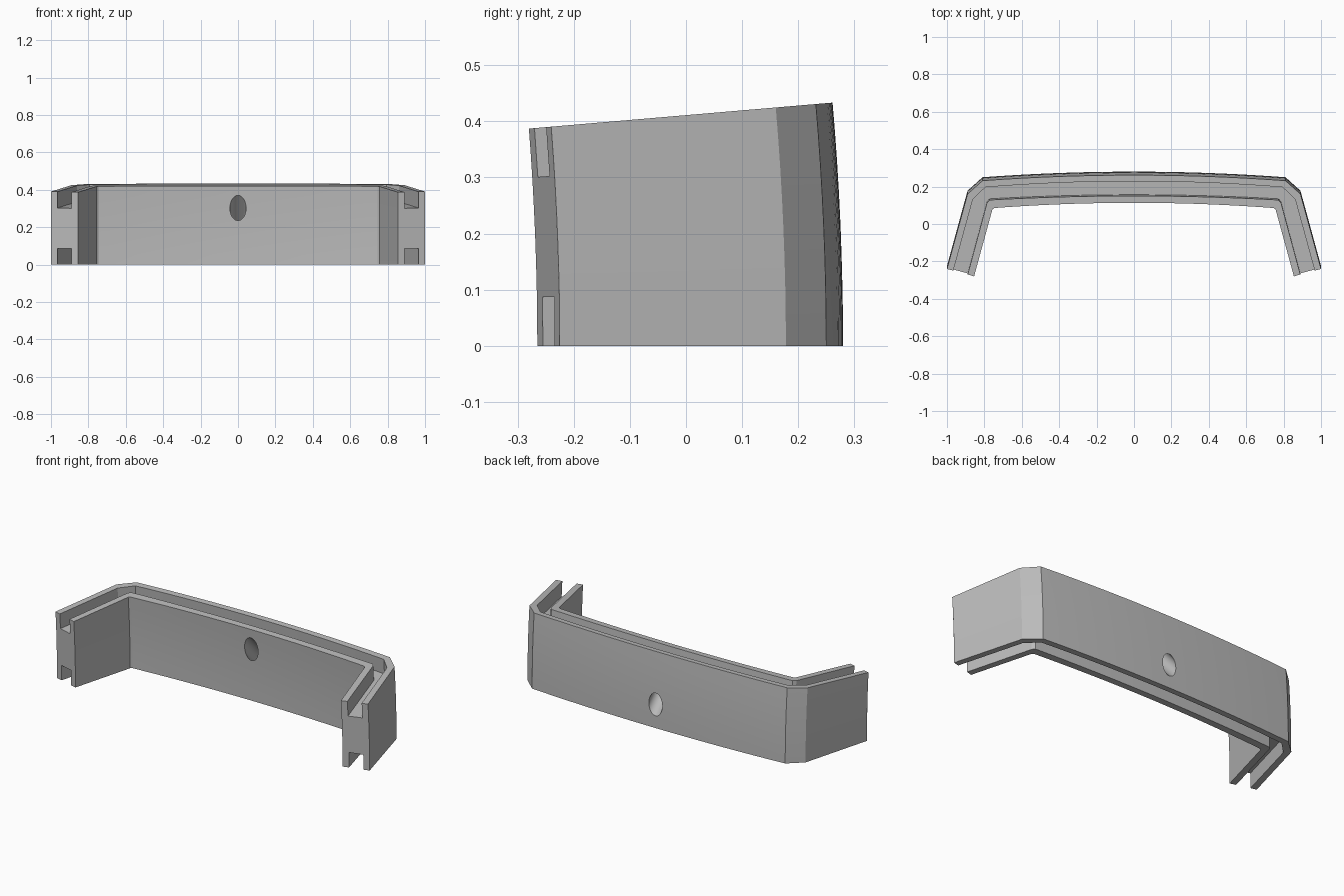
import bpy
import bmesh
import math
from mathutils import Vector

cube = bpy.data.objects.get("Cube")
if cube:
    bpy.data.objects.remove(cube, do_unlink=True)

grey = bpy.data.materials.new("mid grey plastic")
grey.use_nodes = True
COLOUR = (0.5, 0.5, 0.5, 1)
grey.diffuse_color = COLOUR
grey.node_tree.nodes["Principled BSDF"].inputs["Base Color"].default_value = COLOUR

GROOVE = 0.087
ARC_STEPS = 12
WALL_STEPS = 8

# Plan of each wall line, outside to inside:
# middle y, back corner, side corner, arm end
LAYERS = [
    (0.28, (0.81, 0.25), (0.89, 0.178), (1.0, -0.225)),
    (0.247, (0.795, 0.215), (0.862, 0.148), (0.966, -0.234)),
    (0.168, (0.772, 0.146), (0.786, 0.131), (0.889, -0.255)),
    (0.131, (0.747, 0.103), (0.757, 0.095), (0.855, -0.265)),
]


def plan_line(middle, back, side, end):
    """Full plan line from the right arm end to the left arm end."""
    half = []
    for i in range(ARC_STEPS + 1):
        t = i / ARC_STEPS
        half.append((back[0] * t, middle + (back[1] - middle) * t * t))
    half += [side, end]
    return [(-x, y) for x, y in reversed(half[1:])] + half


def lean(y, z):
    return y - 0.1 * z * z


def top_height(y):
    return 0.411 + 0.085 * (y - 0.017)


def section(points):
    """H-shaped cross-section through the four wall lines."""
    tops = [top_height(p[1]) for p in points]
    steps = [i / WALL_STEPS for i in range(WALL_STEPS + 1)]
    loop = [(0, tops[0] * t) for t in steps]
    loop += [(1, tops[1]), (1, tops[1] - GROOVE), (2, tops[2] - GROOVE), (2, tops[2])]
    loop += [(3, tops[3] * t) for t in reversed(steps)]
    loop += [(2, 0), (2, GROOVE), (1, GROOVE), (1, 0)]
    return [(points[k][0], lean(points[k][1], z), z) for k, z in loop]


# Curved band with a channel along the top and bottom
bm = bmesh.new()
rings = [[bm.verts.new(co) for co in section(pts)]
         for pts in zip(*[plan_line(*layer) for layer in LAYERS])]
for a, b in zip(rings, rings[1:]):
    n = len(a)
    for i in range(n):
        j = (i + 1) % n
        bm.faces.new((a[i], a[j], b[j], b[i]))
bm.faces.new(rings[0])
bm.faces.new(rings[-1])
bmesh.ops.recalc_face_normals(bm, faces=bm.faces)
mesh = bpy.data.meshes.new("channelled_band")
bm.to_mesh(mesh)
bm.free()
mesh.materials.append(grey)
band = bpy.data.objects.new("channelled_band", mesh)
bpy.context.collection.objects.link(band)

# Slanted round hole through the middle
front, rear = Vector((0, 0.122, 0.302)), Vector((0, 0.278, 0.135))
axis = rear - front
bpy.ops.mesh.primitive_cylinder_add(
    vertices=48, radius=0.043, depth=axis.length + 0.3,
    location=(front + rear) / 2,
    rotation=axis.to_track_quat("Z", "Y").to_euler())
cutter = bpy.context.object
cutter.name = "hole_cutter"
cutter.data.materials.append(grey)

cut = band.modifiers.new("hole", "BOOLEAN")
cut.operation = "DIFFERENCE"
cut.solver = "EXACT"
cut.object = cutter
bpy.ops.object.select_all(action="DESELECT")
band.select_set(True)
bpy.context.view_layer.objects.active = band
bpy.ops.object.modifier_apply(modifier=cut.name)
bpy.data.objects.remove(cutter, do_unlink=True)

bpy.ops.object.shade_smooth_by_angle(angle=math.radians(20))
